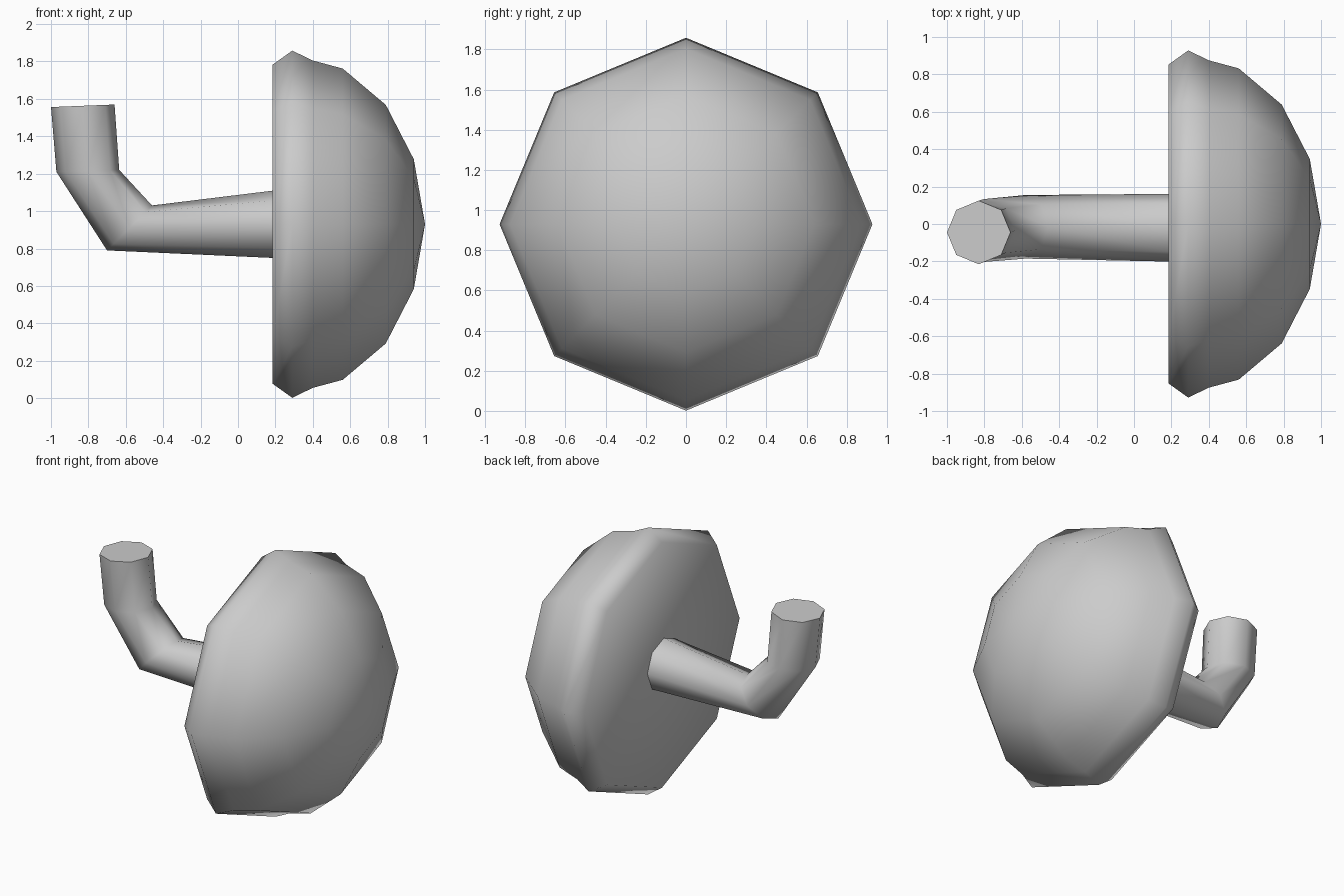
import bpy, bmesh, math
from mathutils import Vector

if "Cube" in bpy.data.objects:
    bpy.data.objects.remove(bpy.data.objects["Cube"])

SIDES = 8


def loft(name, rings, angle):
    """Skin a list of vertex-position rings; a one-point ring is a pole."""
    bm = bmesh.new()
    loops = [[bm.verts.new(p) for p in ring] for ring in rings]
    for a, b in zip(loops, loops[1:]):
        for i in range(SIDES):
            j = (i + 1) % SIDES
            if len(b) == 1:
                bm.faces.new((a[i], a[j], b[0]))
            elif len(a) == 1:
                bm.faces.new((a[0], b[j], b[i]))
            else:
                bm.faces.new((a[i], a[j], b[j], b[i]))
    for end in (loops[0], loops[-1]):
        if len(end) > 1:
            bm.faces.new(end)
    bmesh.ops.recalc_face_normals(bm, faces=bm.faces)
    mesh = bpy.data.meshes.new(name)
    bm.to_mesh(mesh)
    bm.free()
    obj = bpy.data.objects.new(name, mesh)
    bpy.context.collection.objects.link(obj)
    bpy.ops.object.select_all(action='DESELECT')
    obj.select_set(True)
    bpy.context.view_layer.objects.active = obj
    bpy.ops.object.shade_smooth_by_angle(angle=math.radians(angle))
    return obj


def ring(center, up, radius):
    """Octagon spanned by the y axis and a direction in the xz plane."""
    c, u, side = Vector(center), Vector(up).normalized(), Vector((0, 1, 0))
    steps = [math.tau * i / SIDES for i in range(SIDES)]
    return [c + radius * (u * math.cos(t) + side * math.sin(t)) for t in steps]


# domed cap, turned onto its side: (x, radius) from underside to crown
profile = [(0.185, 0.853), (0.29, 0.928), (0.40, 0.875), (0.56, 0.832),
           (0.79, 0.638), (0.94, 0.347)]
cap_rings = [[Vector((0.185, 0, 0.93))]]
cap_rings += [ring((x, 0, 0.93), (0, 0, 1), r) for x, r in profile]
cap_rings.append([Vector((1.0, 0, 0.93))])
loft("cap", cap_rings, 60)

# bent stem: centre, cross-section direction, radius
stem = [((0.20, -0.02, 0.93), (0, 0, 1), 0.181),
        ((-0.58, -0.015, 0.91), (1, 0, 1), 0.17),
        ((-0.803, -0.035, 1.215), (1, 0, 0.03), 0.168),
        ((-0.83, -0.045, 1.563), (1, 0, 0.04), 0.17)]
loft("stem", [ring(*s) for s in stem], 60)
